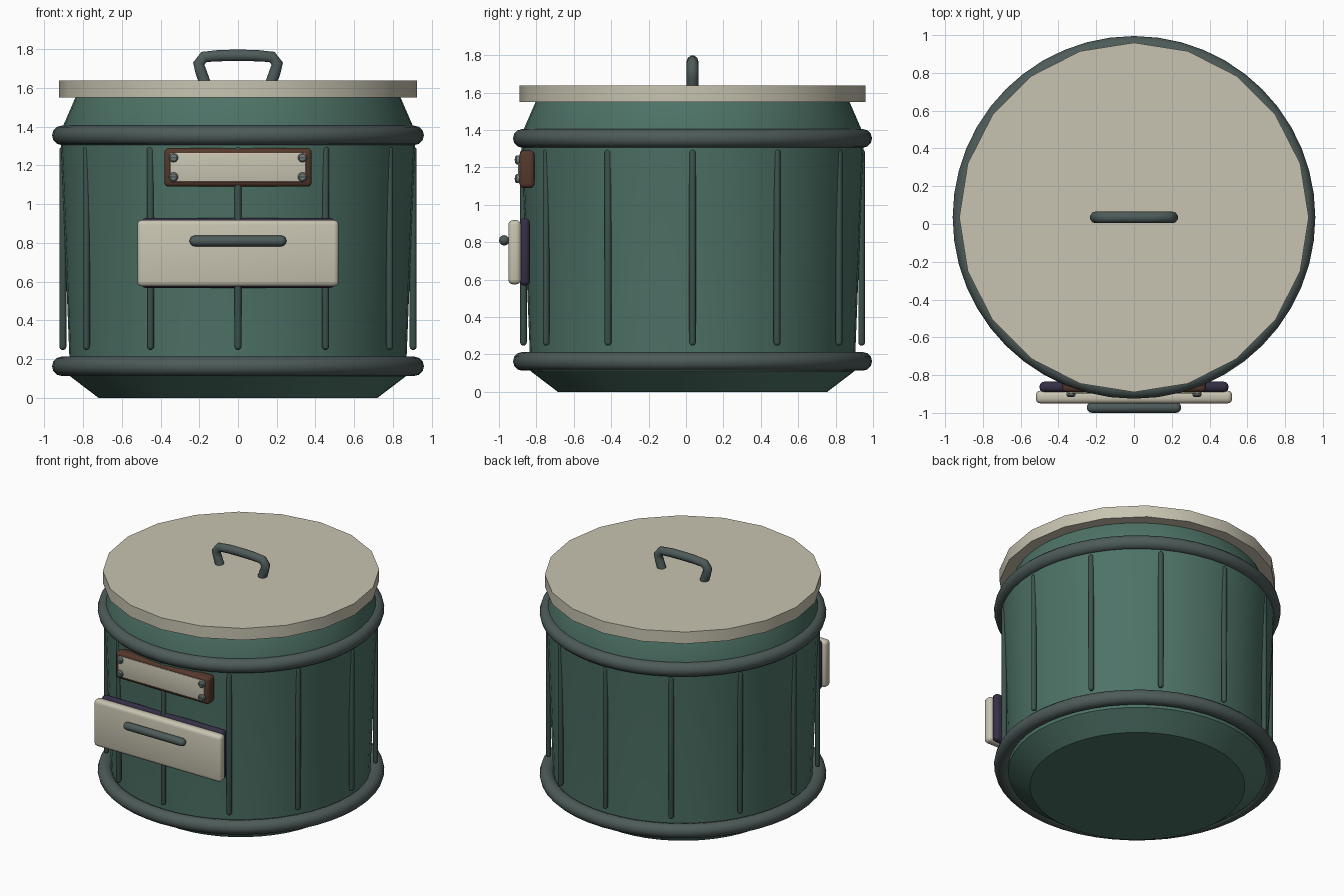
import bpy, bmesh
from math import sin, cos, pi, radians
from mathutils import Matrix

if "Cube" in bpy.data.objects:
    bpy.data.objects.remove(bpy.data.objects["Cube"])

CY = 0.035  # bin axis position in y


def material(name, rgb):
    m = bpy.data.materials.new(name)
    m.diffuse_color = (*rgb, 1)
    m.use_nodes = True
    m.node_tree.nodes["Principled BSDF"].inputs["Base Color"].default_value = m.diffuse_color
    return m


GREEN = material("green", (0.075, 0.17, 0.135))
CREAM = material("cream", (0.58, 0.55, 0.44))
DARK = material("dark_grey", (0.075, 0.105, 0.10))
RIB = material("rib_green", (0.045, 0.085, 0.075))
BROWN = material("brown", (0.09, 0.04, 0.025))
PURPLE = material("purple", (0.035, 0.028, 0.06))
STEEL = material("steel", (0.16, 0.20, 0.20))


def finish(ob, mat, angle=35):
    ob.data.materials.clear()
    ob.data.materials.append(mat)
    bpy.ops.object.select_all(action='DESELECT')
    ob.select_set(True)
    bpy.context.view_layer.objects.active = ob
    bpy.ops.object.shade_smooth_by_angle(angle=radians(angle))
    return ob


def lathe(name, profile, n, mat, loc, rot=None, angle=35):
    """Revolve (radius, z) points around z; zero radius ends close the shape."""
    bm = bmesh.new()
    vs = [bm.verts.new((r, 0, z)) for r, z in profile]
    es = [bm.edges.new(p) for p in zip(vs, vs[1:])]
    bmesh.ops.spin(bm, geom=vs + es, cent=(0, 0, 0), axis=(0, 0, 1),
                   angle=2 * pi, steps=n, use_duplicate=False)
    bmesh.ops.remove_doubles(bm, verts=bm.verts, dist=1e-5)
    bmesh.ops.recalc_face_normals(bm, faces=bm.faces)
    if rot:
        bm.transform(rot)
    me = bpy.data.meshes.new(name)
    bm.to_mesh(me)
    bm.free()
    ob = bpy.data.objects.new(name, me)
    ob.location = loc
    bpy.context.collection.objects.link(ob)
    return finish(ob, mat, angle)


def capsule(name, r, length, mat, loc, rot=None):
    h = length / 2 - r
    arc = [(r * cos(a * pi / 8), h + r * sin(a * pi / 8)) for a in range(4)] + [(0, h + r)]
    profile = [(x, -z) for x, z in reversed(arc)] + arc
    return lathe(name, profile, 12, mat, loc, rot, 50)


def box(name, x, y, z, bevel, mat):
    """Rounded box from (min, max) ranges."""
    bpy.ops.mesh.primitive_cube_add(size=1)
    ob = bpy.context.object
    ob.name = name
    size = [b - a for a, b in (x, y, z)]
    mid = [(a + b) / 2 for a, b in (x, y, z)]
    ob.data.transform(Matrix.Diagonal((*size, 1)))
    ob.location = mid
    if bevel:
        mod = ob.modifiers.new("bevel", 'BEVEL')
        mod.width, mod.segments = bevel, 3
        bpy.ops.object.modifier_apply(modifier="bevel")
    return finish(ob, mat)


# bin body and lid
lathe("bin_body", [(0, 0), (0.72, 0), (0.865, 0.11), (0.87, 0.2), (0.914, 1.3),
                   (0.922, 1.36), (0.835, 1.56), (0, 1.56)], 48, GREEN, (0, CY, 0))
lathe("lid", [(0, 1.55), (0.925, 1.55), (0.925, 1.637), (0, 1.637)], 20, CREAM, (0, CY, 0))

# rings around the body
for name, z in (("lower_ring", 0.163), ("upper_ring", 1.355)):
    bpy.ops.mesh.primitive_torus_add(location=(0, CY, z), major_radius=0.91, minor_radius=0.05,
                                     major_segments=48, minor_segments=12)
    bpy.context.object.name = name
    finish(bpy.context.object, DARK, 60)

# twelve upright ribs
for i in range(12):
    a = i * pi / 6
    capsule(f"rib_{i + 1}", 0.018, 1.05, RIB, (0.904 * cos(a), CY + 0.904 * sin(a), 0.772))

# lid handle
curve = bpy.data.curves.new("lid_handle", 'CURVE')
curve.dimensions = '3D'
curve.bevel_depth, curve.bevel_resolution, curve.use_fill_caps = 0.031, 3, True
half = [(0.172, 1.63), (0.19, 1.68), (0.203, 1.725), (0.175, 1.76), (0.09, 1.767)]
path = [(-x, z) for x, z in half] + [(0, 1.768)] + half[::-1]
spline = curve.splines.new('POLY')
spline.points.add(len(path) - 1)
for p, (x, z) in zip(spline.points, path):
    p.co = (x, 0, z, 1)
handle = bpy.data.objects.new("lid_handle", curve)
handle.location = (0, CY, 0)
bpy.context.collection.objects.link(handle)
bpy.ops.object.select_all(action='DESELECT')
handle.select_set(True)
bpy.context.view_layer.objects.active = handle
bpy.ops.object.convert(target='MESH')
finish(bpy.context.object, DARK, 60)

# sign with four slotted screws
box("sign_frame", (-0.38, 0.38), (-0.89, -0.81), (1.09, 1.29), 0.022, BROWN)
box("sign_plate", (-0.35, 0.35), (-0.897, -0.87), (1.115, 1.265), 0.005, CREAM)
face_front = Matrix.Rotation(pi / 2, 4, 'X')
for sx in (-1, 1):
    for z in (1.14, 1.24):
        x = sx * 0.333
        lathe("sign_screw", [(0, 0), (0.024, 0), (0.024, 0.016), (0.017, 0.023), (0, 0.025)],
              16, STEEL, (x, -0.89, z), face_front)
        box("screw_slot", (x - 0.018, x + 0.018), (-0.917, -0.91),
            (z - 0.004, z + 0.004), 0, DARK)

# front drawer with pull bar
box("drawer_surround", (-0.5, 0.5), (-0.89, -0.835), (0.568, 0.928), 0.024, PURPLE)
box("drawer_front", (-0.52, 0.52), (-0.95, -0.882), (0.575, 0.918), 0.025, CREAM)
capsule("drawer_pull", 0.028, 0.5, DARK, (0, -0.972, 0.81), Matrix.Rotation(pi / 2, 4, 'Y'))
